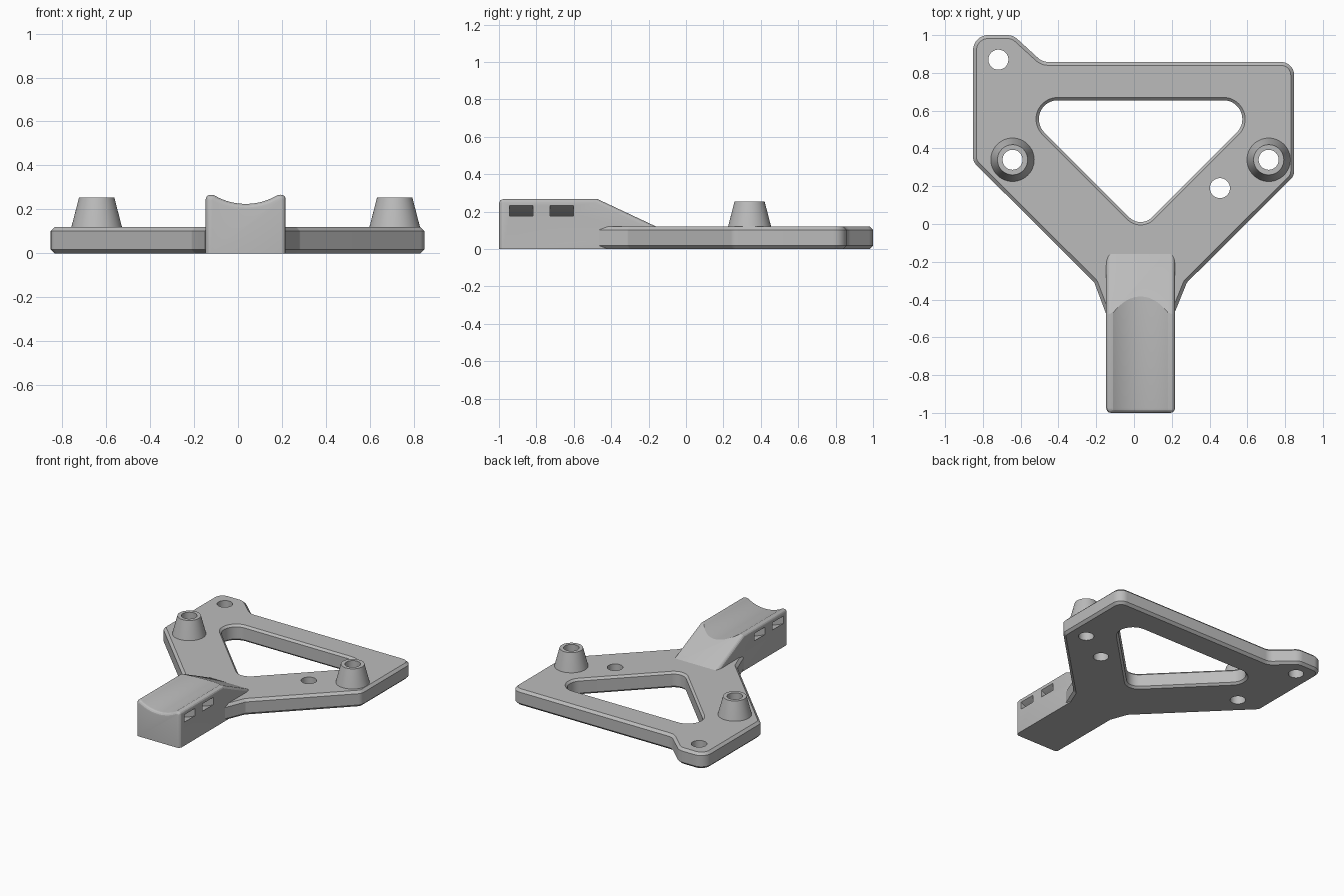
import bpy, bmesh, math
from mathutils import Vector

if "Cube" in bpy.data.objects:
    bpy.data.objects.remove(bpy.data.objects["Cube"])

grey = bpy.data.materials.new("light_grey")
grey.use_nodes = True
grey.diffuse_color = (0.5, 0.5, 0.5, 1)
grey.node_tree.nodes["Principled BSDF"].inputs["Base Color"].default_value = (0.5, 0.5, 0.5, 1)

MID = 0.035        # centre line of the arm and bosses
THICK = 0.12       # plate thickness
TOP = 0.27         # arm height
GROOVE_R = 0.283   # cable groove radius
GROOVE_Z = 0.225 + GROOVE_R


def rounded(corners):
    """Outline from (x, y, radius) corners, counter-clockwise."""
    out = []
    for i, (x, y, r) in enumerate(corners):
        p = Vector((x, y))
        if r == 0:
            out.append(p)
            continue
        a = (Vector(corners[i - 1][:2]) - p).normalized()
        b = (Vector(corners[(i + 1) % len(corners)][:2]) - p).normalized()
        half = a.angle(b) / 2
        centre = p + (a + b).normalized() * r / math.sin(half)
        start = p + a * r / math.tan(half) - centre
        end = p + b * r / math.tan(half) - centre
        turn = start.angle_signed(end)
        steps = max(4, round(abs(turn) / 0.13))
        for k in range(steps + 1):
            t = -turn * k / steps
            c, s = math.cos(t), math.sin(t)
            out.append(centre + Vector((start.x * c - start.y * s, start.x * s + start.y * c)))
    return out


def inset(points, d):
    """Move a counter-clockwise outline inward by d."""
    out = []
    for i, p in enumerate(points):
        e1 = (p - points[i - 1]).normalized()
        e2 = (points[(i + 1) % len(points)] - p).normalized()
        n1, n2 = Vector((-e1.y, e1.x)), Vector((-e2.y, e2.x))
        out.append(p + (n1 + n2) * d / (1 + n1.dot(n2)))
    return out


def loft(name, rings):
    """Closed solid through rings of 3D points."""
    bm = bmesh.new()
    loops = [[bm.verts.new(p) for p in ring] for ring in rings]
    n = len(loops[0])
    for lo, hi in zip(loops, loops[1:]):
        for i in range(n):
            j = (i + 1) % n
            bm.faces.new((lo[i], lo[j], hi[j], hi[i]))
    bm.faces.new(loops[0][::-1])
    bm.faces.new(loops[-1])
    bmesh.ops.recalc_face_normals(bm, faces=bm.faces)
    mesh = bpy.data.meshes.new(name)
    bm.to_mesh(mesh)
    bm.free()
    mesh.materials.append(grey)
    obj = bpy.data.objects.new(name, mesh)
    bpy.context.collection.objects.link(obj)
    return obj


def stack(name, levels):
    """Loft of (outline, z) levels."""
    return loft(name, [[(p[0], p[1], z) for p in pts] for pts, z in levels])


def along(name, profile, axis, lo, hi):
    """Extrude a 2D profile along x (y, z points) or y (x, z points)."""
    def place(p, t):
        return (t, p[0], p[1]) if axis == "x" else (p[0], t, p[1])
    return loft(name, [[place(p, t) for p in profile] for t in (lo, hi)])


def circle(x, y, r):
    return [Vector((x + r * math.cos(k * math.tau / 48), y + r * math.sin(k * math.tau / 48)))
            for k in range(48)]


def cut(obj, *cutters):
    for c in cutters:
        c.hide_render = True
        mod = obj.modifiers.new("cut", "BOOLEAN")
        mod.operation = "DIFFERENCE"
        mod.solver = "EXACT"
        mod.object = c


def finish(obj, angle=30):
    """Apply the modifiers and smooth the curved faces."""
    bpy.ops.object.select_all(action="DESELECT")
    obj.select_set(True)
    bpy.context.view_layer.objects.active = obj
    for mod in list(obj.modifiers):
        bpy.ops.object.modifier_apply(modifier=mod.name)
    bpy.ops.object.shade_smooth_by_angle(angle=math.radians(angle))


helpers = []

# Base plate with chamfered edges
outline = rounded([
    (-0.15, -0.47, 0), (0.215, -0.47, 0), (0.28, -0.31, 0.03), (0.848, 0.255, 0.06),
    (0.848, 0.858, 0.07), (-0.485, 0.858, 0.08), (-0.64, 1.0, 0.08),
    (-0.852, 1.0, 0.08), (-0.852, 0.33, 0.06), (-0.21, -0.31, 0.03)])
BEVEL = 0.018
small = inset(outline, BEVEL)
plate = stack("base_plate", [(small, 0), (outline, BEVEL), (outline, THICK - BEVEL), (small, THICK)])

# Triangular window, flared at both faces
window = rounded([(MID, -0.025, 0.085), (MID + 0.68, 0.655, 0.1), (MID - 0.68, 0.655, 0.1)])
flare = inset(window, -0.015)
window_cutter = stack("window_cutter", [(flare, -0.05), (flare, 0), (window, 0.015),
                                        (window, THICK - 0.015), (flare, THICK), (flare, 0.2)])
helpers.append(window_cutter)
cut(plate, window_cutter)

# Screw holes and hollow tapered bosses
HOLE = 0.053
boss_spots = [(MID - 0.678, 0.34), (MID + 0.678, 0.34)]
bosses = []
for x, y in boss_spots + [(-0.718, 0.87), (0.455, 0.19)]:
    drill = stack("drill", [(circle(x, y, HOLE), -0.1), (circle(x, y, HOLE), 0.4)])
    helpers.append(drill)
    cut(plate, drill)
    if (x, y) in boss_spots:
        side = "left" if x > 0 else "right"
        boss = stack("boss_" + side, [(circle(x, y, 0.117), THICK - 0.01), (circle(x, y, 0.115), THICK),
                                      (circle(x, y, 0.08), 0.255)])
        cut(boss, drill)
        bosses.append(boss)

# Arm: box with a shallow groove along its top
HALF = 0.182
profile = [(MID - HALF, -0.1), (MID + HALF, -0.1), (MID + HALF, TOP)]
sweep = math.asin(0.145 / GROOVE_R)
for k in range(25):
    a = sweep * (1 - k / 12)
    profile.append((MID + GROOVE_R * math.sin(a), GROOVE_Z - GROOVE_R * math.cos(a)))
profile.append((MID - HALF, TOP))
arm = along("arm", profile, "y", -1.0, -0.1)

# Ramp from the arm down to the plate
ramp_cutter = along("ramp_cutter", [(-0.48, TOP), (0.0, 0.045), (0.1, 0.5), (-0.48, 0.5)], "x", -0.5, 0.5)
helpers.append(ramp_cutter)
cut(arm, ramp_cutter)
round_mod = arm.modifiers.new("round", "BEVEL")
round_mod.width = 0.025
round_mod.segments = 4
round_mod.limit_method = "ANGLE"
round_mod.angle_limit = math.radians(50)
round_mod.use_clamp_overlap = False

# Flat underside and two curved tie slots below the groove
floor_cutter = along("floor_cutter", [(-1.2, -0.3), (0.2, -0.3), (0.2, 0), (-1.2, 0)], "x", -0.5, 0.5)
helpers.append(floor_cutter)
cut(arm, floor_cutter)
for y in (-0.88, -0.665):
    arc = [k / 10 - 1 for k in range(21)]
    ring = [(MID + r * math.sin(s * t * 0.75), GROOVE_Z - r * math.cos(t * 0.75))
            for r, s in ((0.331, 1), (0.378, -1)) for t in arc]
    slot = along("slot_cutter", ring, "y", y - 0.063, y + 0.063)
    helpers.append(slot)
    cut(arm, slot)

finish(plate, 25)
finish(arm, 20)
for boss in bosses:
    finish(boss)
for h in helpers:
    bpy.data.objects.remove(h)
